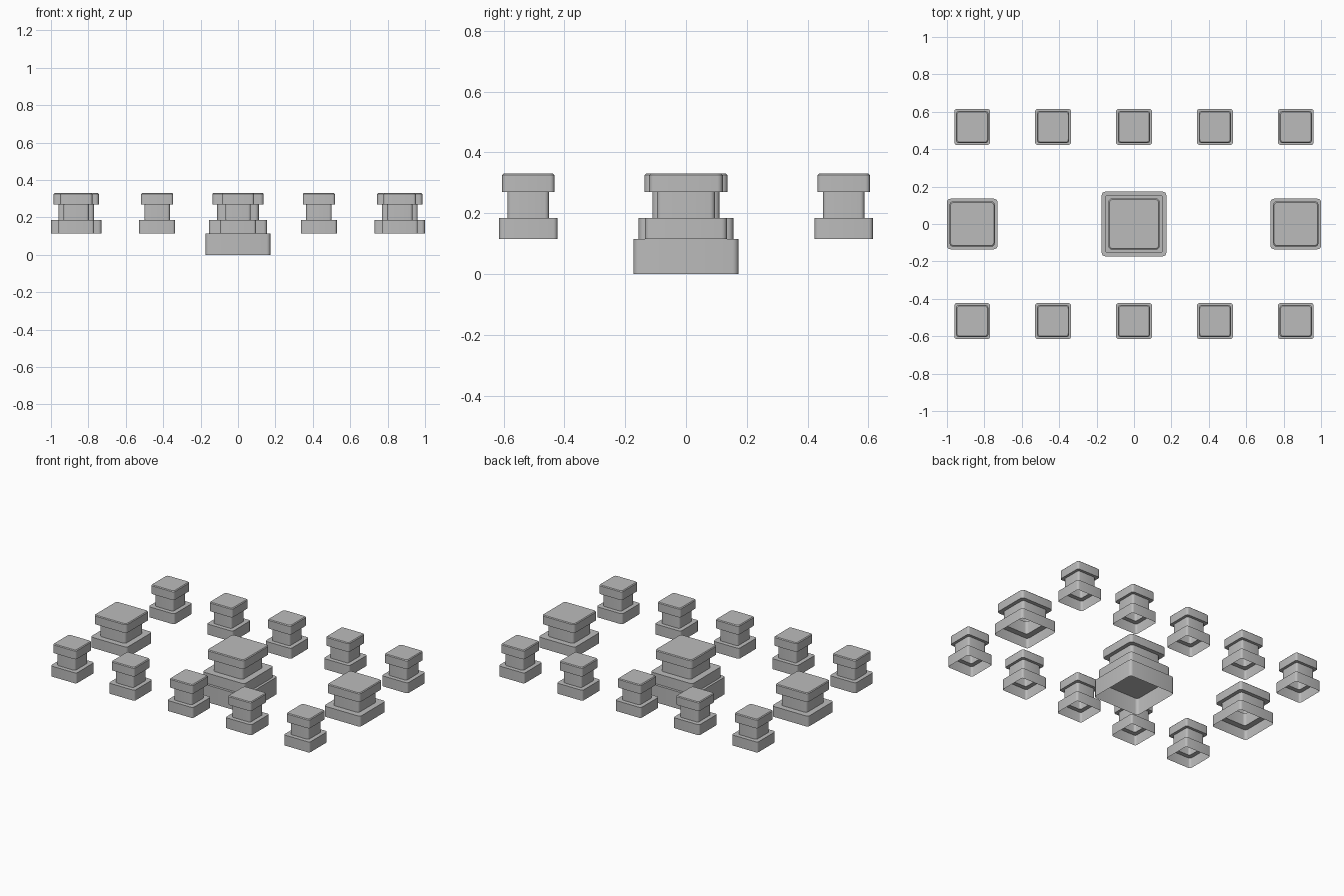
import bpy, bmesh, math

default = bpy.data.objects.get("Cube")
if default:
    bpy.data.objects.remove(default, do_unlink=True)

# One plain grey for everything
GREY = (0.5, 0.5, 0.5, 1)
grey = bpy.data.materials.new("plain grey")
grey.use_nodes = True
grey.diffuse_color = GREY
grey.node_tree.nodes["Principled BSDF"].inputs["Base Color"].default_value = GREY

BASE_Z, STEP_Z, NECK_Z, TOP_Z = 0.115, 0.185, 0.27, 0.33
CHAMFER = 0.005


def rounded_square(half, radius, segments=4):
    """Counter-clockwise outline of a square with rounded corners."""
    points = []
    for corner in range(4):
        middle = math.pi / 4 + corner * math.pi / 2
        cx = math.copysign(half - radius, math.cos(middle))
        cy = math.copysign(half - radius, math.sin(middle))
        for i in range(segments + 1):
            a = corner * math.pi / 2 + i * math.pi / 2 / segments
            points.append((cx + radius * math.cos(a), cy + radius * math.sin(a)))
    return points


def shell(name, levels, radius):
    """Loft (half width, height) levels into a shell, open below and closed on top."""
    bm = bmesh.new()
    rings = [[bm.verts.new((x, y, z)) for x, y in rounded_square(half, radius)]
             for half, z in levels]
    for low, high in zip(rings, rings[1:]):
        n = len(low)
        for i in range(n):
            j = (i + 1) % n
            bm.faces.new((low[i], low[j], high[j], high[i]))
    bm.faces.new(rings[-1])
    mesh = bpy.data.meshes.new(name)
    bm.to_mesh(mesh)
    bm.free()
    mesh.materials.append(grey)
    return mesh


def post_mesh(name, base, neck, cap, radius):
    """Wide base, narrow neck and flat cap with a fine chamfer."""
    return shell(name, [(base, BASE_Z), (base, STEP_Z), (neck, STEP_Z),
                        (neck, NECK_Z), (cap, NECK_Z), (cap, TOP_Z - CHAMFER),
                        (cap - CHAMFER, TOP_Z)], radius)


def place(name, mesh, x=0, y=0):
    obj = bpy.data.objects.new(name, mesh)
    obj.location = (x, y, 0)
    bpy.context.collection.objects.link(obj)
    return obj


# Central pedestal and the post on it
parts = [
    place("central_pedestal", shell("pedestal", [(0.173, 0), (0.173, BASE_Z)], 0.02)),
    place("central_post", post_mesh("large_post", 0.156, 0.111, 0.137, 0.02)),
]

# Two medium posts at the sides
medium = post_mesh("medium_post", 0.135, 0.096, 0.121, 0.018)
for side, sign in (("left", 1), ("right", -1)):
    parts.append(place(f"medium_post_{side}", medium, sign * 0.865))

# Rows of five small posts in front and behind
small = post_mesh("small_post", 0.096, 0.068, 0.086, 0.014)
for row, sign in (("front", -1), ("back", 1)):
    for i in range(5):
        parts.append(place(f"small_post_{row}_{i + 1}", small, (i - 2) * 0.4325, sign * 0.519))

# Smooth corners, crisp edges
bpy.ops.object.select_all(action="DESELECT")
for obj in parts:
    obj.select_set(True)
bpy.context.view_layer.objects.active = parts[0]
bpy.ops.object.shade_smooth_by_angle(angle=math.radians(30))
